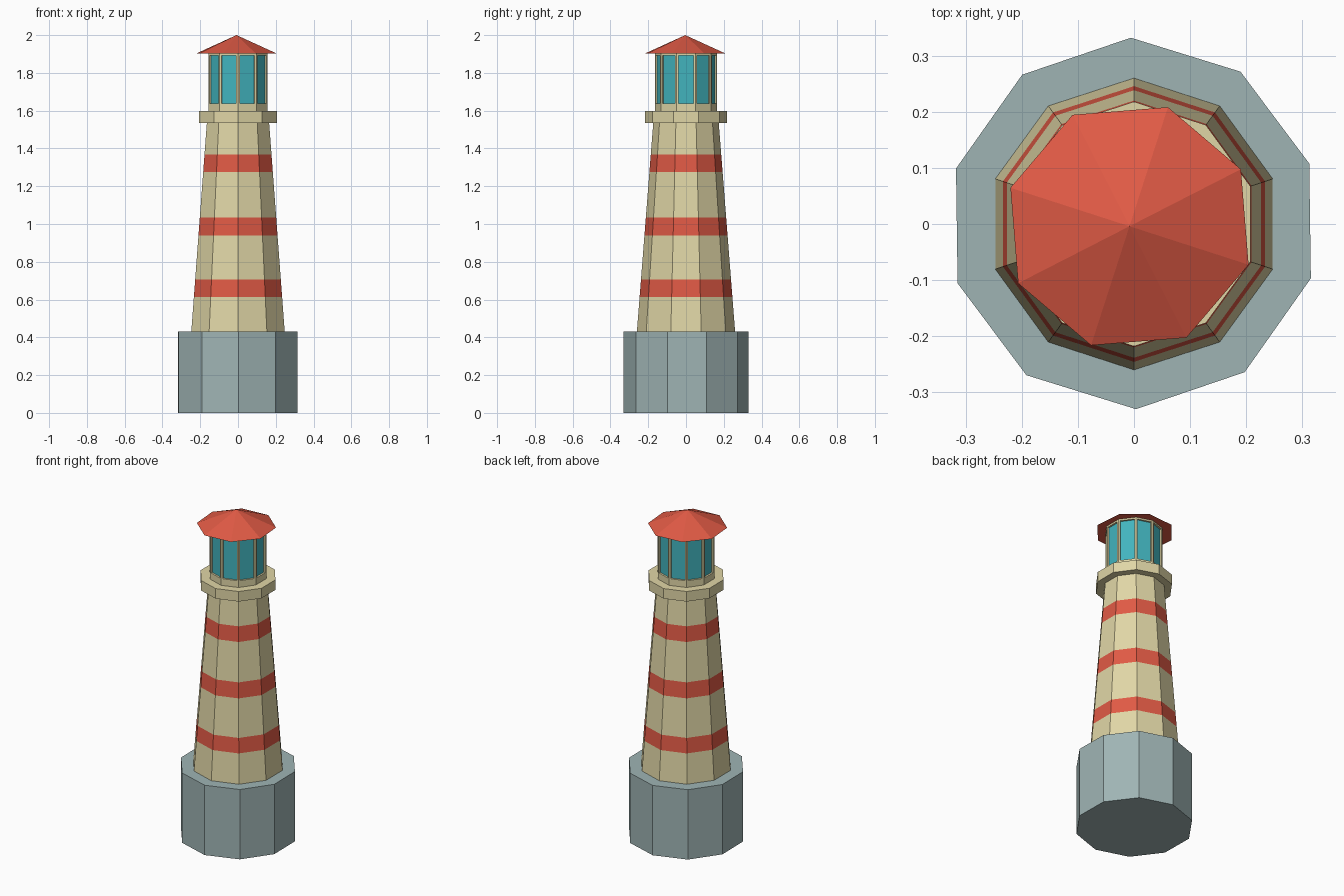
import bpy, bmesh
from math import sin, cos, radians, tau

if "Cube" in bpy.data.objects:
    bpy.data.objects.remove(bpy.data.objects["Cube"])


def material(name, hex_code):
    def linear(c):
        return c / 12.92 if c <= 0.04045 else ((c + 0.055) / 1.055) ** 2.4
    m = bpy.data.materials.new(name)
    rgb = [linear(int(hex_code[i:i + 2], 16) / 255) for i in (0, 2, 4)]
    m.diffuse_color = (*rgb, 1)
    m.use_nodes = True
    m.node_tree.nodes["Principled BSDF"].inputs["Base Color"].default_value = m.diffuse_color
    return m


STONE = material("blue_grey_stone", "9FB4B4")
CREAM = material("cream_paint", "E0D6A6")
RED = material("red_paint", "E05A45")
GLASS = material("teal_glass", "42B4BE")


def loft(name, rings, sides, mats, start=90, centre=(0, 0), bands=(), panes=()):
    """Closed prism through (radius, z) rings; radius 0 makes a point.
    bands take the second material, panes are recessed with the second material."""
    bm = bmesh.new()
    loops = []
    for r, z in rings:
        count = sides if r else 1
        loops.append([bm.verts.new((centre[0] + r * cos(radians(start) + tau * i / sides),
                                    centre[1] + r * sin(radians(start) + tau * i / sides), z))
                      for i in range(count)])
    glass = []
    for k, (a, b) in enumerate(zip(loops, loops[1:])):
        for i in range(sides):
            j = (i + 1) % sides
            top = [b[j], b[i]] if len(b) > 1 else [b[0]]
            f = bm.faces.new([a[i], a[j]] + top)
            f.material_index = 1 if k in bands else 0
            if k in panes:
                glass.append(f)
    bm.faces.new(loops[0][::-1])
    if len(loops[-1]) > 1:
        bm.faces.new(loops[-1])
    bm.normal_update()
    if glass:
        # frame around each pane, then the recess
        bmesh.ops.inset_individual(bm, faces=glass, thickness=0.010, use_even_offset=True)
        bm.normal_update()
        bmesh.ops.inset_individual(bm, faces=glass, thickness=0.0005, depth=-0.010,
                                   use_even_offset=True)
        for f in glass:
            f.material_index = 1
    me = bpy.data.meshes.new(name)
    bm.to_mesh(me)
    bm.free()
    for m in mats:
        me.materials.append(m)
    ob = bpy.data.objects.new(name, me)
    bpy.context.collection.objects.link(ob)
    return ob


# Stone base
loft("base", [(0.331, 0), (0.331, 0.43)], 10, [STONE], start=90.8, centre=(-0.001, 0.001))

# Tapered tower with three flush red stripes
levels = [0.43, 0.613, 0.705, 0.94, 1.035, 1.275, 1.368, 1.54]
tower = [(0.26 - (z - 0.43) * 0.087 / 1.11, z) for z in levels]
loft("tower", tower, 10, [CREAM, RED], bands=(1, 3, 5))

# Gallery ledge
loft("gallery", [(0.218, 1.535), (0.218, 1.597)], 10, [CREAM])

# Lantern room with recessed panes
loft("lantern_room", [(0.165, 1.59), (0.165, 1.628), (0.165, 1.903)], 10,
     [CREAM, GLASS], panes=(1,))

# Eight-sided roof, slightly turned
loft("roof", [(0.223, 1.903), (0, 2.0)], 8, [RED], start=72.1, centre=(-0.008, -0.004))
